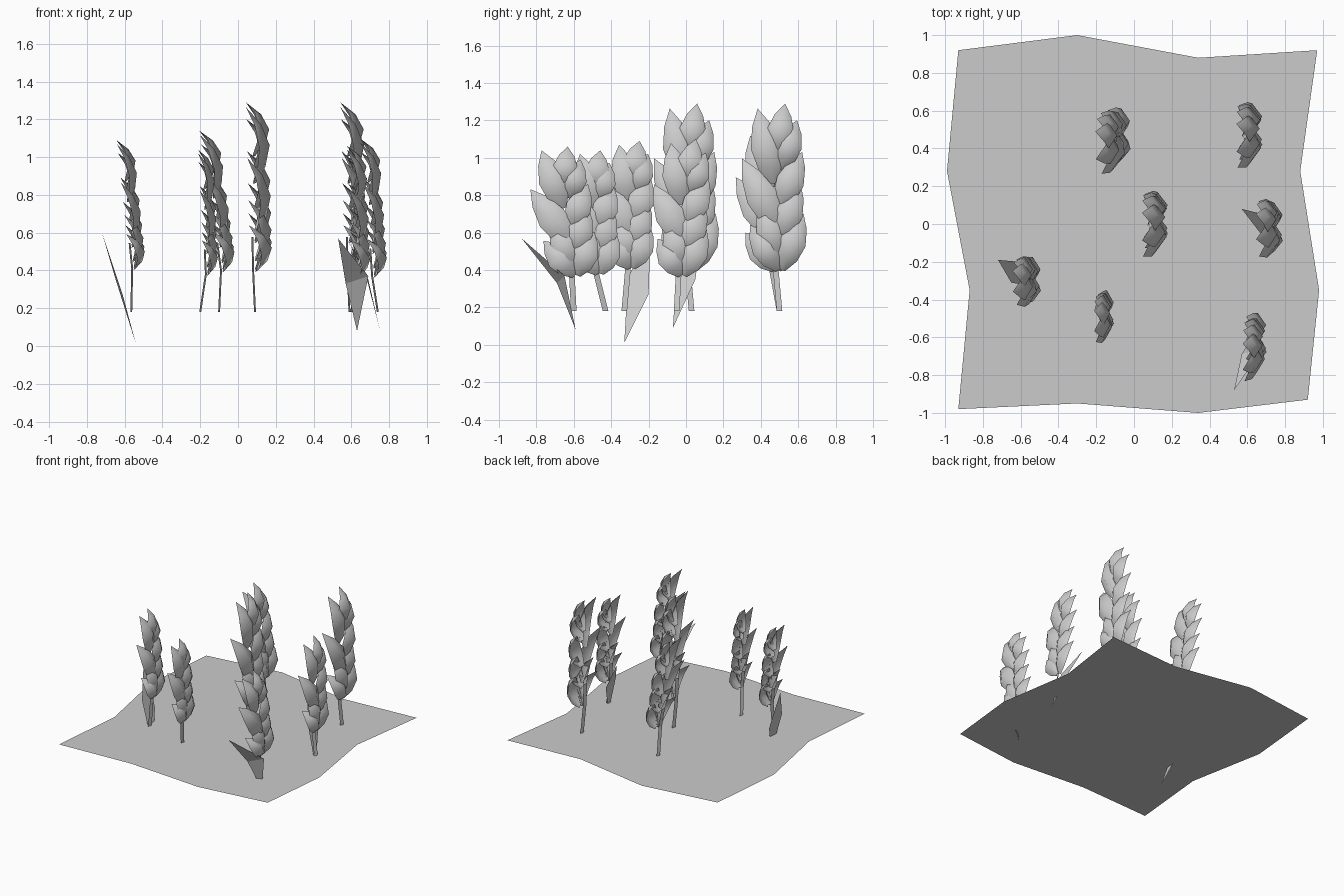
import bpy
from mathutils import Vector

if "Cube" in bpy.data.objects:
    bpy.data.objects.remove(bpy.data.objects["Cube"])

GROUND_Z = 0.18


def make(name, verts, faces, smooth=False):
    me = bpy.data.meshes.new(name)
    me.from_pydata([tuple(v) for v in verts], [], faces)
    me.update()
    ob = bpy.data.objects.new(name, me)
    bpy.context.collection.objects.link(ob)
    if smooth:
        me.polygons.foreach_set("use_smooth", [True] * len(me.polygons))
    return ob


# Flat soil patch with a wavy outline
outline = [(-.93, .92), (-.99, .28), (-.87, -.35), (-.93, -.98), (-.3, -.95), (.34, -1),
           (.92, -.93), (.98, -.35), (.88, .28), (.97, .92), (.34, .88), (-.3, 1)]
make("soil_patch", [(x, y, GROUND_Z) for x, y in outline], [tuple(range(12))])

# Grain layout in an ear: base across, base height, tip across, tip height
GRAINS = [(.10, .00, -.85, .27), (.20, .00, 1.0, .34), (.10, .06, -.45, .42),
          (.10, .17, .92, .52), (.20, .22, -1.08, .67), (.15, .36, 1.0, .71),
          (.00, .52, -.50, .97), (.25, .60, .85, .90), (.10, .68, .45, 1.0)]
# Grain profile: along, half width, forward offset
PROFILE = [(0, .25, .02), (.22, .8, .065), (.5, 1, .085), (.78, .62, .05), (1, 0, -.015)]


def add_grain(verts, faces, base, tip, depth):
    """Pointed shell, domed towards +x, with a raised middle rib."""
    axis = tip - base
    length = axis.length
    side = Vector((1, 0, 0)).cross(axis).normalized()
    half = .05 + .075 * length
    start = len(verts)
    for t, w, off in PROFILE:
        mid = base + axis * t
        for s in (-1, 0, 1):
            drop = .045 * w * abs(s)
            verts.append(mid + side * (s * w * half) + Vector(((off - drop) * depth, 0, 0)))
    for r in range(len(PROFILE) - 1):
        for c in range(2):
            a = start + r * 3 + c
            if r == len(PROFILE) - 2:
                faces.append((a, a + 1, start + r * 3 + 4))
            else:
                faces.append((a, a + 1, a + 4, a + 3))


def plant(i, stem, low, high, half_width, depth=1):
    low, high, foot = Vector(low), Vector(high), Vector((*stem, GROUND_Z))
    # Flat ribbon stem
    verts = []
    neck = low.lerp(high, .2)
    for p in (foot, low, neck):
        verts += [p + Vector((-.005, -.015, 0)), p + Vector((.005, .015, 0))]
    make(f"stem_{i}", verts, [(0, 1, 3, 2), (2, 3, 5, 4)])
    # Ear of overlapping grains
    verts, faces = [], []
    for ub, vb, ut, vt in GRAINS:
        base = low.lerp(high, vb) + Vector((0, ub * half_width, 0))
        tip = low.lerp(high, vt) + Vector((0, ut * half_width, 0))
        add_grain(verts, faces, base, tip, depth)
    make(f"ear_{i}", verts, faces, True)


# stem foot, ear bottom, ear top, half width
plant(1, (-.10, .50), (-.09, .46, .40), (-.19, .42, 1.14), .155)
plant(2, (.09, .03), (.08, .01, .40), (.06, -.01, 1.29), .155, 1.2)
plant(3, (.59, .50), (.58, .48, .40), (.56, .46, 1.29), .155, 1.2)
plant(4, (.74, -.05), (.71, -.04, .37), (.66, -.01, 1.10), .14)
plant(5, (-.565, -.33), (-.56, -.31, .41), (-.63, -.30, 1.09), .115, .9)
plant(6, (-.20, -.43), (-.17, -.48, .38), (-.20, -.51, 1.04), .115, .8)
plant(7, (.60, -.60), (.62, -.61, .37), (.59, -.70, 1.06), .15)

# Bent pointed blades at three stems: root, two side corners, tip
BLADES = [[(-.54, -.33, .01), (-.61, -.20, .27), (-.65, -.31, .36), (-.72, -.19, .60)],
          [(.75, -.07, .09), (.69, .05, .35), (.67, -.05, .40), (.57, .08, .58)],
          [(.63, -.59, .08), (.69, -.65, .37), (.57, -.69, .33), (.53, -.88, .57)]]
for i, pts in enumerate(BLADES, 1):
    make(f"blade_{i}", pts, [(0, 1, 2), (1, 3, 2)])
